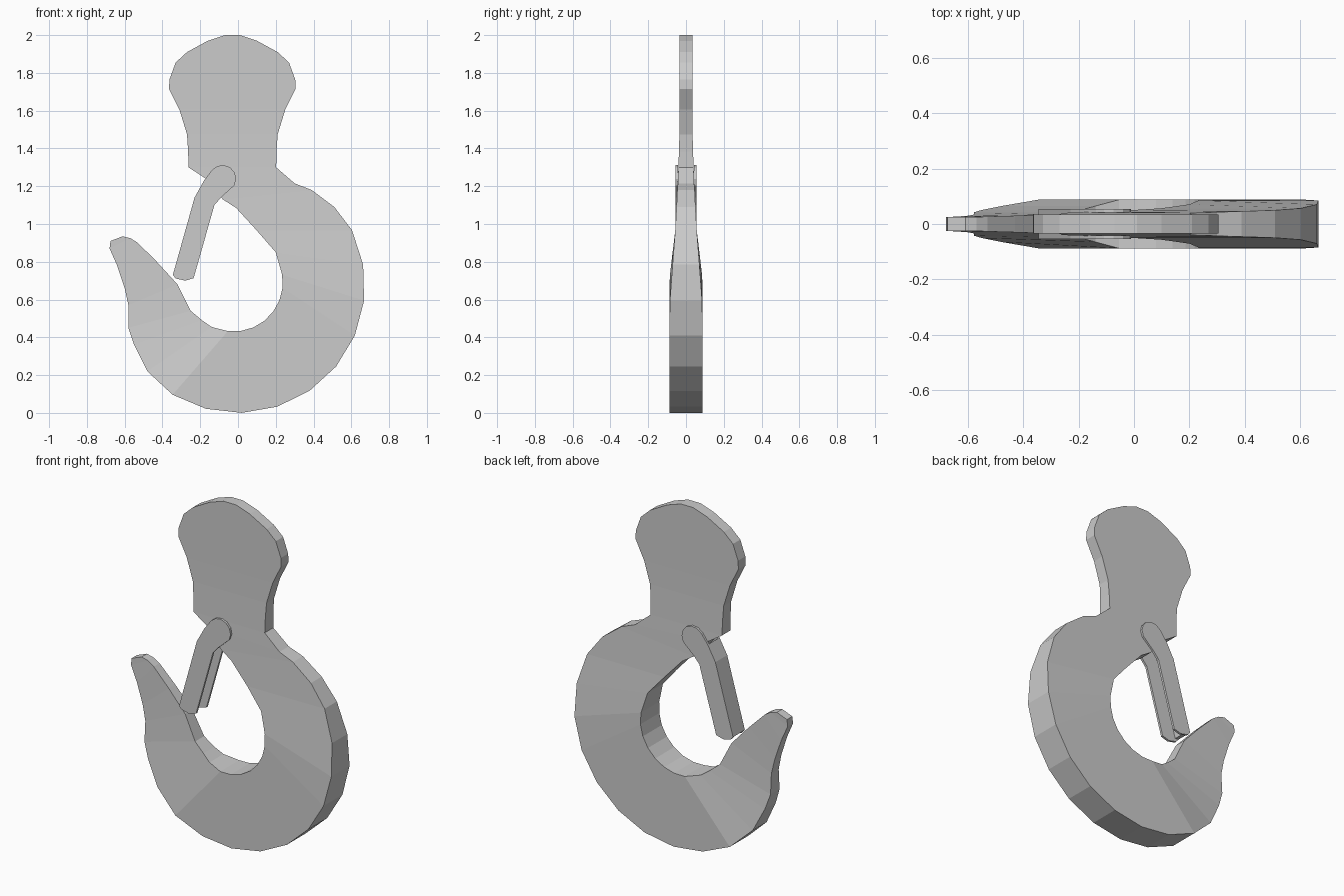
import bpy, bmesh
from math import cos, sin, radians

if "Cube" in bpy.data.objects:
    bpy.data.objects.remove(bpy.data.objects["Cube"])


def finish(name, bm):
    bmesh.ops.remove_doubles(bm, verts=bm.verts, dist=0.0005)
    bmesh.ops.recalc_face_normals(bm, faces=bm.faces)
    mesh = bpy.data.meshes.new(name)
    bm.to_mesh(mesh)
    bm.free()
    obj = bpy.data.objects.new(name, mesh)
    bpy.context.collection.objects.link(obj)


def arc(cx, cz, r, start, end, steps):
    angles = [radians(start + (end - start) * i / steps) for i in range(steps + 1)]
    return [(cx + r * cos(a), cz + r * sin(a)) for a in angles]


def plate(name, outline, y0, y1):
    """Flat x/z outline given a thickness between y0 and y1."""
    bm = bmesh.new()
    face = bm.faces.new([bm.verts.new((x, y0, z)) for x, z in outline])
    ext = bmesh.ops.extrude_face_region(bm, geom=[face], use_keep_orig=True)
    moved = [v for v in ext["geom"] if isinstance(v, bmesh.types.BMVert)]
    bmesh.ops.translate(bm, verts=moved, vec=(0, y1 - y0, 0))
    finish(name, bm)


# Cross-sections run along the hook: (outer point, inner point, half thickness)
sections = []

# Head: symmetrical about its own axis, as (half width, z)
for w, z in ((.04, 2), (.13, 1.97), (.24, 1.91), (.30, 1.855), (.333, 1.765),
             (.335, 1.715), (.28, 1.605), (.24, 1.475), (.234, 1.385), (.232, 1.30)):
    sections.append(((w - .03, z), (-w - .03, z), .034 + max(0, 1.5 - z) * .03))

# Shoulder: where the neck widens into the bowl
for ox, oz, ix, iz, t in ((.30, 1.215, -.17, 1.24, .043), (.39, 1.18, -.08, 1.13, .046),
                          (.51, 1.09, -.01, 1.085, .050)):
    sections.append(((ox, oz), (ix, iz), t))

# Bowl: outer and inner arcs
outer = arc(0, .672, .672, 26, -121, 9)
inner = [(.10, .965), (.20, .85)] + arc(-.022, .69, .259, 9, -97, 7)
for i, (o, n) in enumerate(zip(outer, inner)):
    sections.append((o, n, min(.088, .057 + .014 * i)))
sections.append((outer[-1], inner[-1], .088))

# Point: tapers to the tip
for ox, oz, ix, iz, t in ((-.48, .22, -.14, .455, .065), (-.55, .36, -.19, .49, .051),
                          (-.58, .45, -.25, .54, .042), (-.58, .57, -.32, .68, .034),
                          (-.60, .66, -.43, .80, .030), (-.64, .78, -.53, .90, .027),
                          (-.68, .87, -.57, .925, .025), (-.675, .91, -.61, .935, .025)):
    sections.append(((ox, oz), (ix, iz), t))

# Hook body: loft through the sections
bm = bmesh.new()
rings = []
for (ox, oz), (ix, iz), t in sections:
    rings.append([bm.verts.new(p) for p in
                  ((ox, -t, oz), (ox, t, oz), (ix, t, iz), (ix, -t, iz))])
for r, s in zip(rings, rings[1:]):
    for i in range(4):
        j = (i + 1) % 4
        bm.faces.new((r[i], r[j], s[j], s[i]))
bm.faces.new(rings[0])
bm.faces.new(rings[-1])
finish("hook_body", bm)

# Safety latch: two cheek plates joined by a web along the outer edge
cheek = ([(-.23, 1.14), (-.345, .73), (-.33, .712), (-.28, .70), (-.235, .713),
          (-.125, 1.10), (-.09, 1.14)] + arc(-.082, 1.24, .072, -30, 140, 6)
         + [(-.18, 1.23)])
for side, name in ((-1, "latch_cheek_front"), (1, "latch_cheek_back")):
    plate(name, cheek, side * .042, side * .055)
web = [(-.23, 1.14), (-.345, .73), (-.322, .728), (-.208, 1.135),
       (-.165, 1.215), (-.18, 1.23)]
plate("latch_web", web, -.042, .042)
